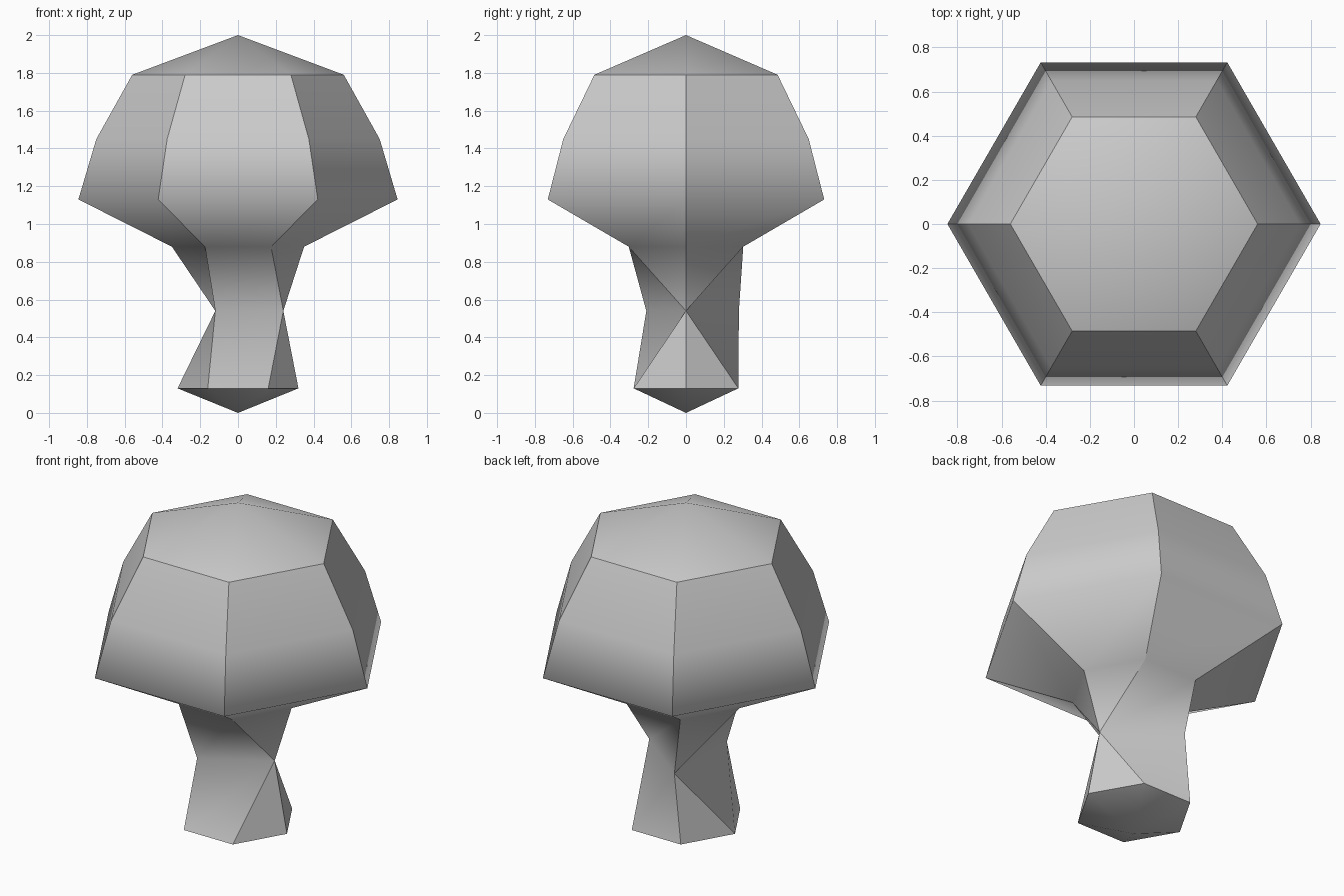
import bpy
import bmesh
from math import sin, cos, radians

if "Cube" in bpy.data.objects:
    bpy.data.objects.remove(bpy.data.objects["Cube"])

SIDES = 6

grey = bpy.data.materials.new("plain grey")
grey.use_nodes = True
colour = (0.6, 0.6, 0.6, 1)
grey.diffuse_color = colour
grey.node_tree.nodes["Principled BSDF"].inputs["Base Color"].default_value = colour

bm = bmesh.new()


def hex_ring(radius, z):
    angles = [radians(60 * i) for i in range(SIDES)]
    return [bm.verts.new((radius * cos(a), radius * sin(a), z)) for a in angles]


# Pinched waist: three corners shared between the six columns
right = bm.verts.new((0.24, 0, 0.54))
back = bm.verts.new((-0.12, 0.28, 0.54))
front = bm.verts.new((-0.12, -0.21, 0.54))
waist = [right, right, back, back, front, right]

# Stem foot, waist, neck, then the cap from its brim up to its shoulder
rings = [hex_ring(0.32, 0.13), waist]
rings += [hex_ring(r, z) for r, z in
          ((0.35, 0.88), (0.845, 1.13), (0.75, 1.45), (0.56, 1.79))]

for low, high in zip(rings, rings[1:]):
    for i in range(SIDES):
        j = (i + 1) % SIDES
        corners = list(dict.fromkeys((low[i], low[j], high[j], high[i])))
        bm.faces.new(corners)

# Shallow points closing the bottom and the top
for ring, z in ((rings[0], 0), (rings[-1], 2)):
    tip = bm.verts.new((0, 0, z))
    for i in range(SIDES):
        bm.faces.new((ring[i], ring[(i + 1) % SIDES], tip))

bmesh.ops.recalc_face_normals(bm, faces=bm.faces)

# Smooth along each column, sharp between columns and around both end rims
for face in bm.faces:
    face.smooth = True
for low, high in zip(rings, rings[1:]):
    for a, b in zip(low, high):
        bm.edges.get((a, b)).smooth = False
for ring in (rings[0], rings[-1]):
    for i in range(SIDES):
        bm.edges.get((ring[i], ring[(i + 1) % SIDES])).smooth = False

mesh = bpy.data.meshes.new("mushroom_body")
bm.to_mesh(mesh)
bm.free()
mesh.materials.append(grey)
body = bpy.data.objects.new("mushroom_body", mesh)
bpy.context.collection.objects.link(body)
